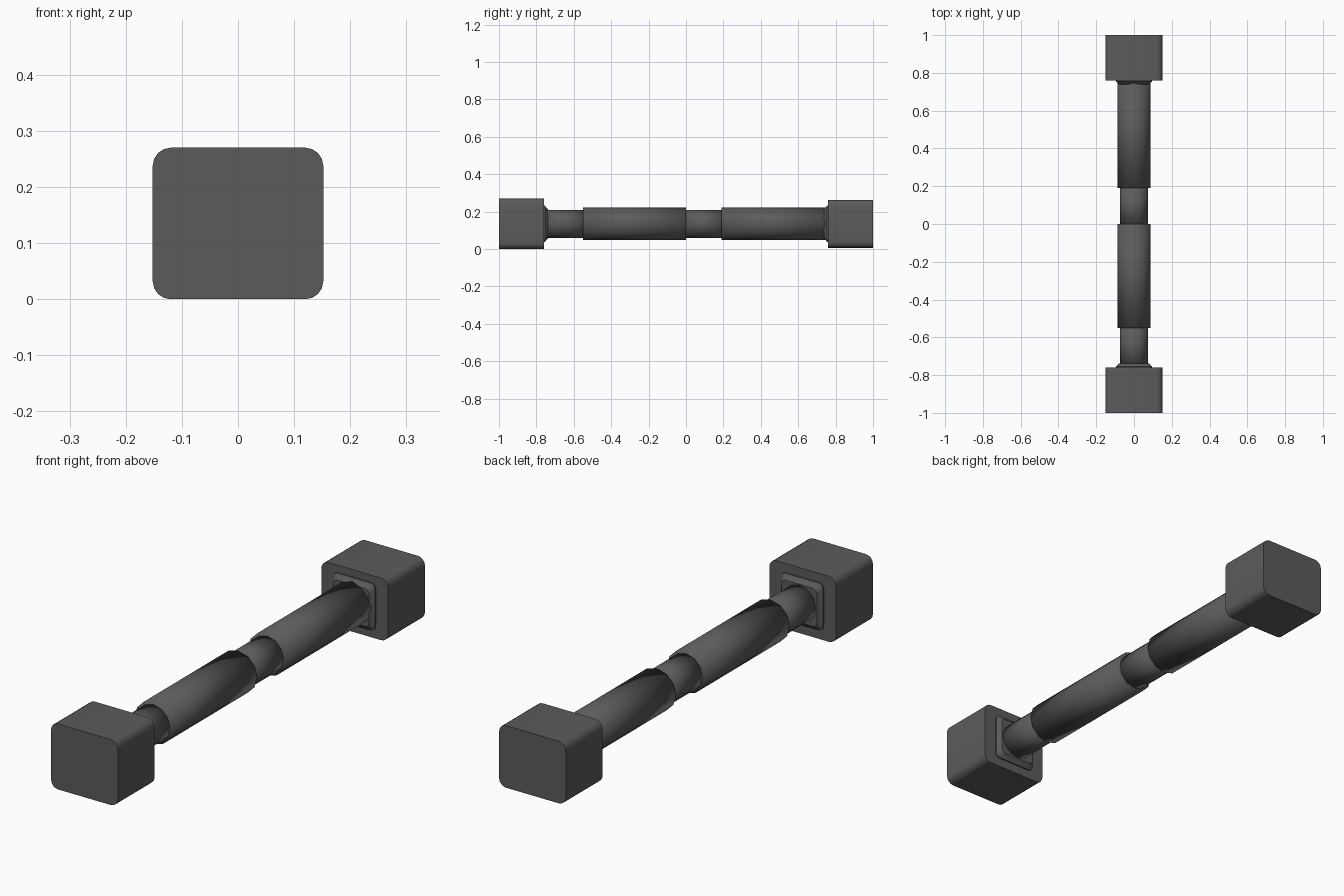
import bpy, bmesh, math
from mathutils import Matrix, Vector

if "Cube" in bpy.data.objects:
    bpy.data.objects.remove(bpy.data.objects["Cube"])

CZ = 0.135  # height of the bar's axis

grey = bpy.data.materials.new("dark grey")
grey.diffuse_color = (0.105, 0.105, 0.105, 1)
grey.use_nodes = True
grey.node_tree.nodes["Principled BSDF"].inputs["Base Color"].default_value = grey.diffuse_color


def finish(name, bm, smooth_all=False):
    bmesh.ops.recalc_face_normals(bm, faces=bm.faces)
    me = bpy.data.meshes.new(name)
    bm.to_mesh(me)
    bm.free()
    me.materials.append(grey)
    ob = bpy.data.objects.new(name, me)
    bpy.context.collection.objects.link(ob)
    bpy.context.view_layer.objects.active = ob
    ob.select_set(True)
    if smooth_all:
        bpy.ops.object.shade_smooth()
    else:
        bpy.ops.object.shade_smooth_by_angle(angle=math.radians(30))
    ob.select_set(False)
    return ob


def outline(hx, hz, r, n=4):
    """Rounded rectangle in x and z."""
    pts = []
    for q, (sx, sz) in enumerate(((1, 1), (-1, 1), (-1, -1), (1, -1))):
        for i in range(n + 1):
            a = (q + i / n) * math.pi / 2
            pts.append((sx * (hx - r) + r * math.cos(a), sz * (hz - r) + r * math.sin(a)))
    return pts


def loft(name, sections):
    """Skin rounded rectangles given as (y, half width, half height, radius)."""
    bm = bmesh.new()
    rings = [[bm.verts.new((x, y, CZ + z)) for x, z in outline(hx, hz, r)]
             for y, hx, hz, r in sections]
    for a, b in zip(rings, rings[1:]):
        for i in range(len(a)):
            j = (i + 1) % len(a)
            bm.faces.new((a[i], a[j], b[j], b[i]))
    bm.faces.new(rings[0])
    bm.faces.new(rings[-1])
    return finish(name, bm)


def tube(name, y0, y1, radius, sides=12):
    bm = bmesh.new()
    bmesh.ops.create_cone(bm, cap_ends=True, segments=sides, radius1=radius,
                          radius2=radius, depth=y1 - y0)
    bm.transform(Matrix.Translation(Vector((0, (y0 + y1) / 2, CZ)))
                 @ Matrix.Rotation(math.pi / 2, 4, 'X'))
    return finish(name, bm, smooth_all=True)


# end blocks with stepped collars on their inner faces
for side, label, hz in ((-1, "front", 0.135), (1, "back", 0.128)):
    loft(label + "_block", [(side * 1.0, 0.152, hz, 0.032), (side * 0.76, 0.152, hz, 0.032)])
    loft(label + "_collar", [(side * 0.77, 0.096, 0.098, 0.02),
                             (side * 0.754, 0.096, 0.098, 0.02),
                             (side * 0.748, 0.088, 0.088, 0.02),
                             (side * 0.738, 0.081, 0.079, 0.02)])

# thin bar sections between the thicker sleeves
tube("front_bar", -0.755, -0.54, 0.075)
tube("middle_bar", -0.01, 0.2, 0.075)

# thick grip sleeves
tube("front_sleeve", -0.55, 0.0, 0.087)
tube("back_sleeve", 0.19, 0.75, 0.087)
